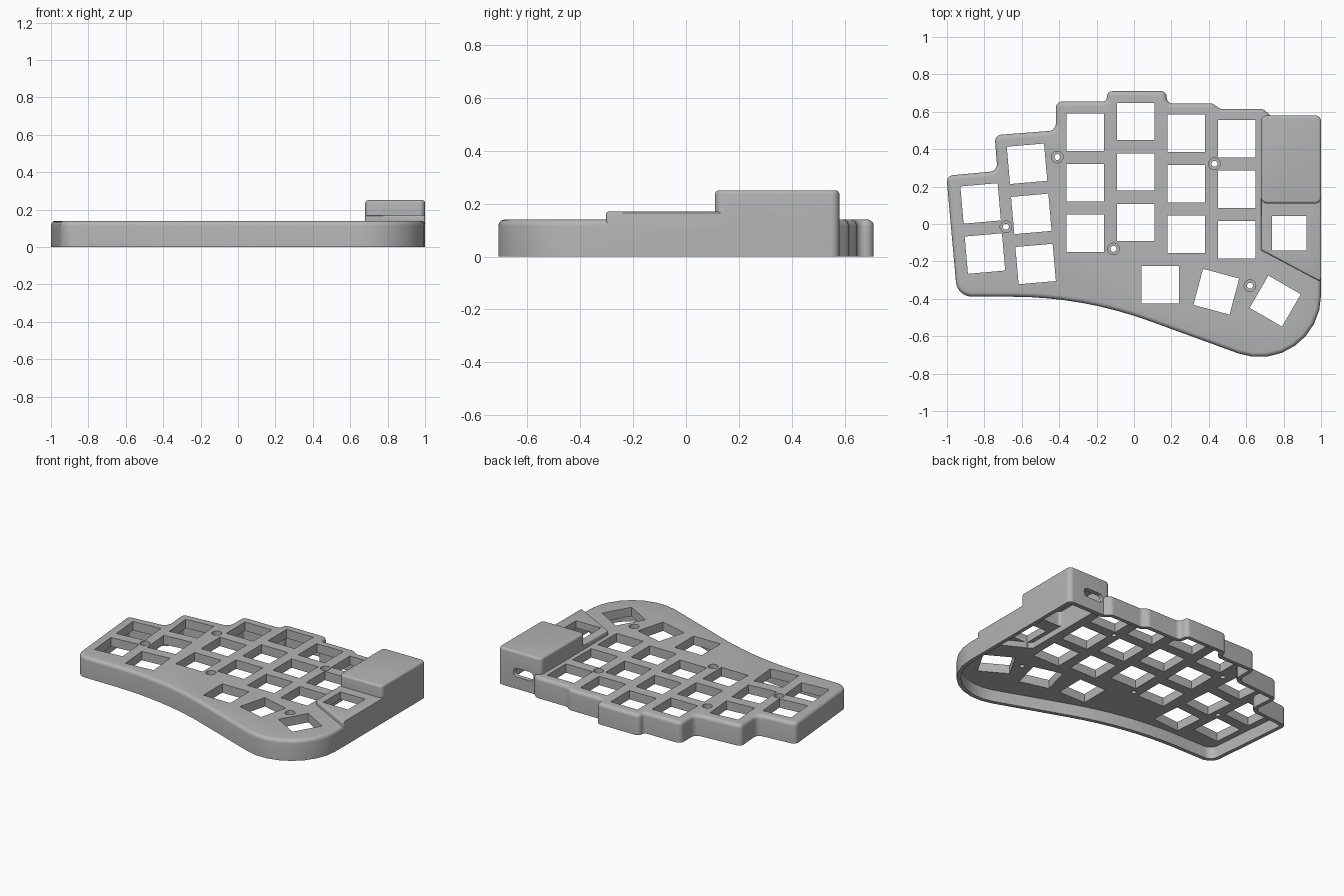
import bpy, bmesh
from math import sin, cos, tan, pi, radians
from mathutils import Vector, Matrix

cube = bpy.data.objects.get("Cube")
if cube:
    bpy.data.objects.remove(cube, do_unlink=True)


def rounded(corners, segs=8):
    """Counter-clockwise polygon with each (x, y, radius) corner filleted."""
    pts = []
    n = len(corners)
    for i, (x, y, r) in enumerate(corners):
        p = Vector((x, y))
        a = (p - Vector(corners[i - 1][:2])).normalized()
        b = (Vector(corners[(i + 1) % n][:2]) - p).normalized()
        turn = a.angle_signed(b) * -1
        side = 1 if turn > 0 else -1
        start = p - a * r * tan(abs(turn) / 2)
        centre = start + Vector((-a.y, a.x)) * r * side
        for k in range(segs + 1):
            pts.append(centre + Matrix.Rotation(turn * k / segs, 2) @ (start - centre))
    return pts


def inset(pts, d):
    """Move a closed counter-clockwise outline inwards by d."""
    out = []
    for i, p in enumerate(pts):
        a = (p - pts[i - 1]).normalized()
        b = (pts[(i + 1) % len(pts)] - p).normalized()
        m, n = Vector((-a.y, a.x)), Vector((-b.y, b.x))
        out.append(p + (m + n) * d / (1 + m.dot(n)))
    return out


def loft(bm, pts, levels):
    """Solid through (inset, z) levels of one outline."""
    rings = [[bm.verts.new((*p, z)) for p in inset(pts, d)] for d, z in levels]
    for lo, hi in zip(rings, rings[1:]):
        for i in range(len(pts)):
            bm.faces.new((lo[i - 1], lo[i], hi[i], hi[i - 1]))
    bm.faces.new(rings[0][::-1])
    bm.faces.new(rings[-1])


def make(name, solids):
    bm = bmesh.new()
    for pts, levels in solids:
        loft(bm, pts, levels)
    bmesh.ops.recalc_face_normals(bm, faces=bm.faces)
    mesh = bpy.data.meshes.new(name)
    bm.to_mesh(mesh)
    bm.free()
    ob = bpy.data.objects.new(name, mesh)
    bpy.context.collection.objects.link(ob)
    return ob


def soft_top(height, r, steps=5):
    """Levels of a wall with a rounded upper edge."""
    arc = [pi / 2 * k / steps for k in range(steps + 1)]
    return [(0, 0)] + [(r * (1 - cos(t)), height - r + r * sin(t)) for t in arc]


def combine(target, other, operation):
    bpy.context.view_layer.objects.active = target
    mod = target.modifiers.new("combine", "BOOLEAN")
    mod.operation, mod.solver, mod.object = operation, "EXACT", other
    bpy.ops.object.modifier_apply(modifier=mod.name)
    bpy.data.objects.remove(other, do_unlink=True)


def square(x, y, size, angle=0):
    turn = Matrix.Rotation(radians(angle), 2)
    h = size / 2
    return [Vector((x, y)) + turn @ Vector(c) for c in ((-h, -h), (h, -h), (h, h), (-h, h))]


def circle(x, y, r, n=24):
    return [Vector((x + r * cos(2 * pi * k / n), y + r * sin(2 * pi * k / n))) for k in range(n)]


# Outlines of the main case, the raised pad and the tall housing
case_outline = rounded([
    (-.945, -.388, .085), (-.27, -.39, 2.15), (1, -.853, .33), (1, .57, .035),
    (.74, .57, .02), (.69, .615, .035), (.46, .615, .04), (.42, .645, .04),
    (.175, .645, .03), (.175, .71, .031), (-.145, .71, .03), (-.145, .655, .024),
    (-.418, .655, .035), (-.418, .5, .04), (-.745, .475, .035), (-.73, .283, .04),
    (-1.003, .258, .035)])
pad_outline = rounded([(.68, -.14, .012), (1, -.31, .012), (1, .3, .012), (.68, .3, .012)])
box_outline = rounded([(.68, .11, .03), (1, .11, .03), (1, .58, .03), (.68, .58, .03)])

# Outer solid
case = make("keyboard_case", [(case_outline, soft_top(.14, .024))])
combine(case, make("pad", [(pad_outline, soft_top(.17, .01, 3))]), "UNION")
combine(case, make("housing", [(box_outline, soft_top(.25, .014, 4))]), "UNION")

# Hollow underside
combine(case, make("case_cavity", [(inset(case_outline, .026), [(0, -.1), (0, .08)])]), "DIFFERENCE")
pad_room = rounded([(.71, -.12, .012), (.972, -.26, .012), (.972, .3, .012), (.71, .3, .012)])
box_room = rounded([(.71, .14, .02), (.971, .14, .02), (.971, .55, .02), (.71, .55, .02)])
combine(case, make("pad_cavity", [(pad_room, [(0, -.12), (0, .12)])]), "DIFFERENCE")
combine(case, make("housing_cavity", [(box_room, [(0, -.14), (0, .22)])]), "DIFFERENCE")

# Key openings: straight columns, tilted columns, thumb cluster, pad key
keys = [square(x, top - .27 * row, .2)
        for x, top in ((-.26, .49), (.01, .548), (.28, .485), (.55, .455)) for row in range(3)]
keys += [square(x + .023 * row, y - .268 * row, .2, 5)
         for x, y, rows in ((-.82, .11, 2), (-.572, .322, 3)) for row in range(rows)]
keys += [square(.14, -.325, .2), square(.44, -.362, .2, -15),
         square(.755, -.412, .2, -30), square(.83, -.05, .185)]
combine(case, make("key_holes", [(k, [(0, -.2), (0, .3)]) for k in keys]), "DIFFERENCE")

# Counterbored screw holes
screws = [(-.41, .358), (.43, .322), (-.685, -.015), (-.11, -.133), (.62, -.33)]
combine(case, make("screw_heads", [(circle(x, y, .031), [(0, .11), (0, .3)]) for x, y in screws]), "DIFFERENCE")
combine(case, make("screw_shafts", [(circle(x, y, .016), [(0, -.2), (0, .3)]) for x, y in screws]), "DIFFERENCE")

# Cable port through the back of the housing
port_shape = rounded([(.735, .08, .029), (.885, .08, .029), (.885, .14, .029), (.735, .14, .029)])
port = make("cable_port", [(port_shape, [(0, -.65), (0, -.5)])])
port.data.transform(Matrix.Rotation(pi / 2, 4, "X"))
combine(case, port, "DIFFERENCE")

# Material and shading
grey = bpy.data.materials.new("mid grey plastic")
grey.use_nodes = True
colour = (.46, .46, .46, 1)
grey.diffuse_color = colour
grey.node_tree.nodes["Principled BSDF"].inputs["Base Color"].default_value = colour
case.data.materials.clear()
case.data.materials.append(grey)
for face in case.data.polygons:
    face.material_index = 0

bpy.ops.object.select_all(action="DESELECT")
case.select_set(True)
bpy.context.view_layer.objects.active = case
bpy.ops.object.shade_smooth_by_angle(angle=radians(30))
